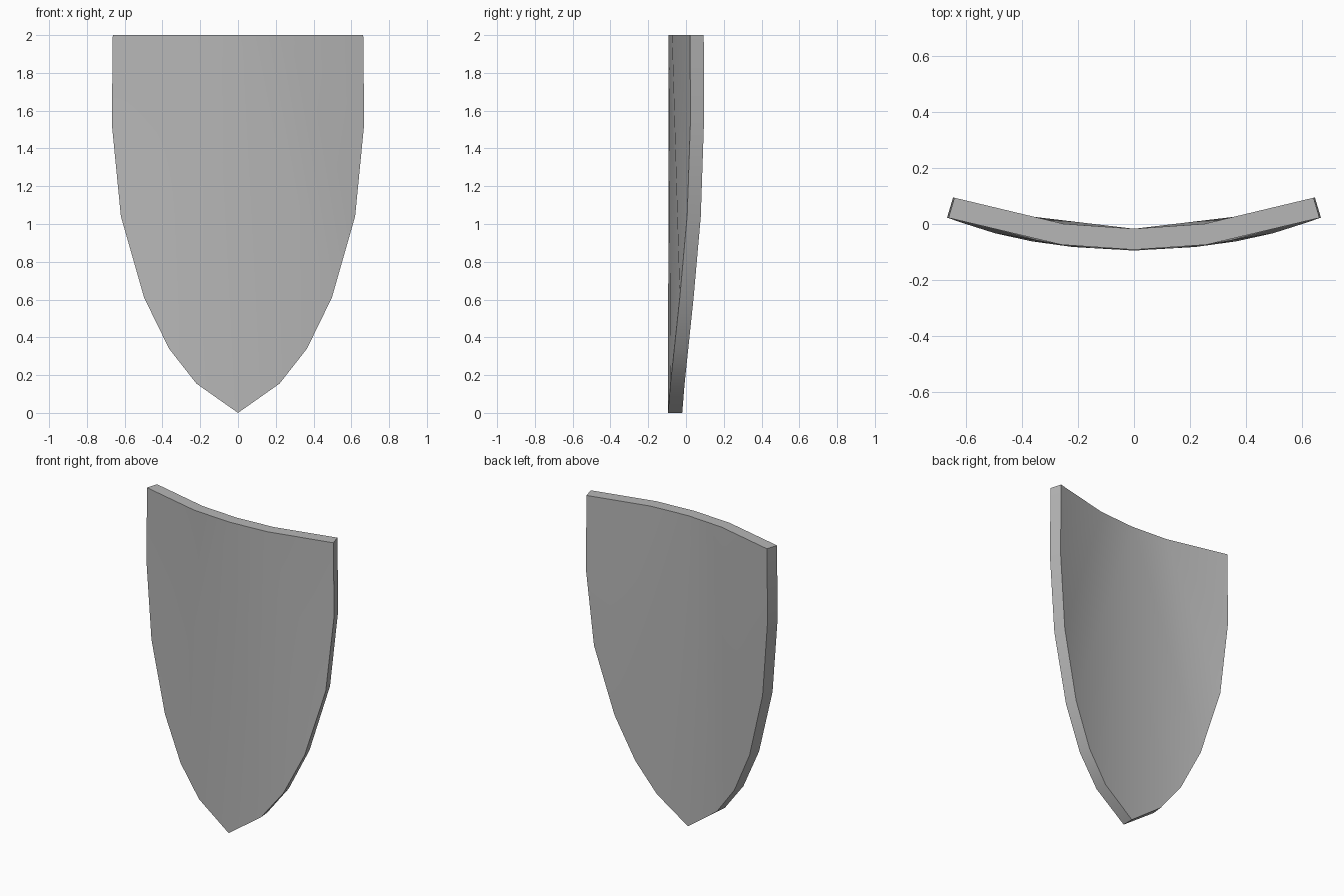
import bpy, bmesh, math
from mathutils import Vector

cube = bpy.data.objects.get("Cube")
if cube:
    bpy.data.objects.remove(cube)

# Single plain material
grey = bpy.data.materials.new("plain grey")
grey.use_nodes = True
colour = (0.47, 0.47, 0.47, 1)
grey.diffuse_color = colour
grey.node_tree.nodes["Principled BSDF"].inputs["Base Color"].default_value = colour

THICKNESS = 0.075
# Half outline of the curved front, from the top middle round to the tip
spine_top = (0, -0.092, 2)
top_mid = (0.26, -0.074, 2)
rim = [(0.663, 0.022, 2), (0.668, 0.023, 1.53), (0.62, 0.006, 1.04), (0.497, -0.033, 0.61)]
lower = [(0.365, -0.062, 0.34), (0.22, -0.082, 0.155), (0, -0.095, 0)]


def back_point(p):
    """Shift a front point backwards, square to the curve."""
    x, y, z = p
    return Vector(p) + Vector((-0.3 * x / 0.67, 1, 0)).normalized() * THICKNESS


def fan(hub, points):
    return [(hub, a, b) for a, b in zip(points, points[1:])]


# Shield body: two mirrored fans per side, front and back, closed by a rim
half = fan(top_mid, rim) + fan(spine_top, [top_mid, rim[-1]] + lower)
edge = [spine_top, top_mid] + rim + lower
bm = bmesh.new()
for side in (1, -1):
    def flip(p):
        return bm.verts.new((p[0] * side, p[1], p[2]))
    for tri in half:
        bm.faces.new([flip(p) for p in tri])
        bm.faces.new([flip(back_point(p)) for p in tri])
    for a, b in zip(edge, edge[1:]):
        bm.faces.new([flip(p) for p in (a, b, back_point(b), back_point(a))])
bmesh.ops.remove_doubles(bm, verts=bm.verts, dist=0.0005)
bmesh.ops.recalc_face_normals(bm, faces=bm.faces)

mesh = bpy.data.meshes.new("shield")
bm.to_mesh(mesh)
bm.free()
mesh.materials.append(grey)
shield = bpy.data.objects.new("shield", mesh)
bpy.context.collection.objects.link(shield)
bpy.context.view_layer.objects.active = shield
shield.select_set(True)
bpy.ops.object.shade_smooth_by_angle(angle=math.radians(30))
